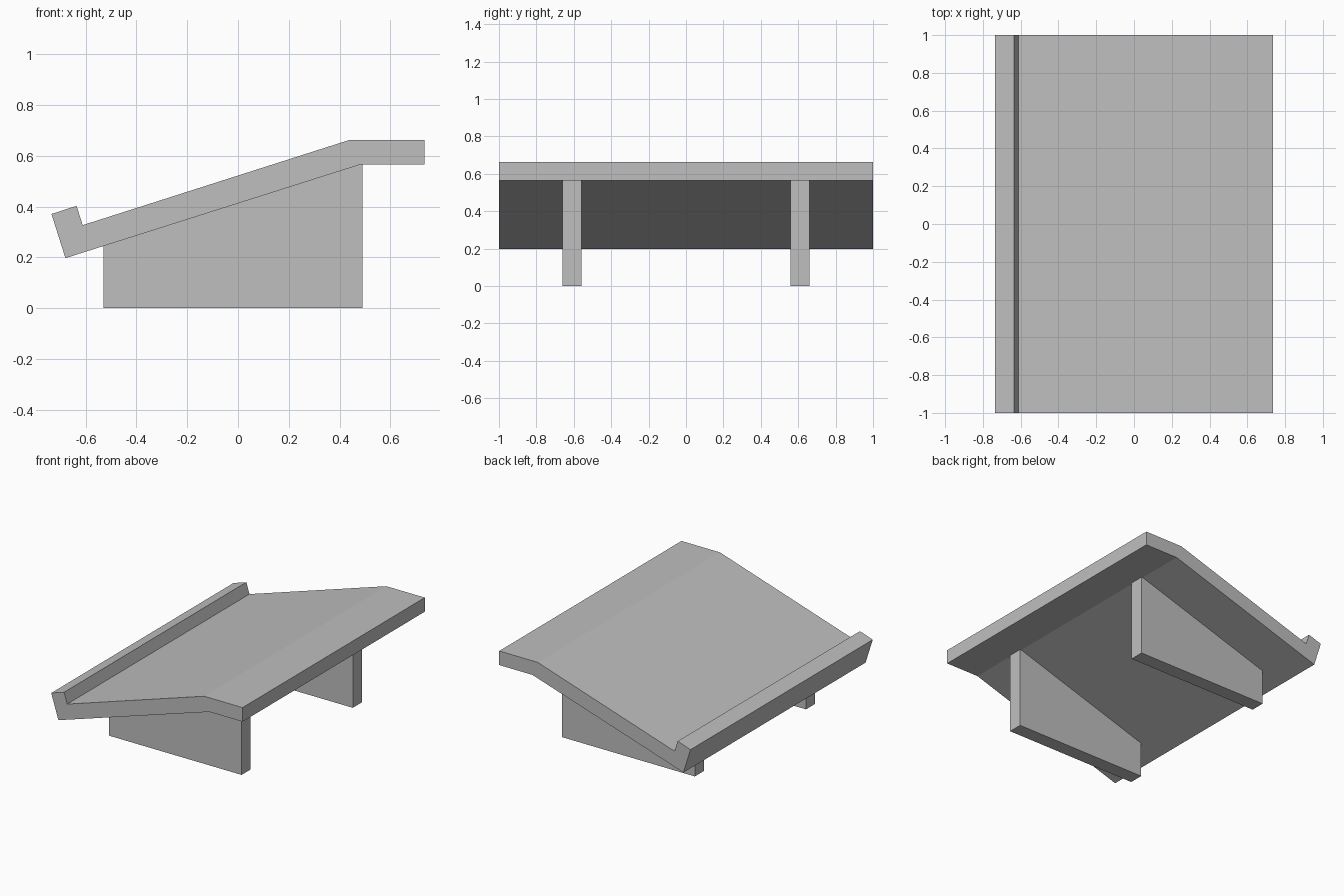
import bpy
import bmesh

old = bpy.data.objects.get("Cube")
if old:
    bpy.data.objects.remove(old, do_unlink=True)

# Single grey finish
grey = bpy.data.materials.new("light_grey")
grey.use_nodes = True
colour = (0.52, 0.52, 0.52, 1)
grey.diffuse_color = colour
grey.node_tree.nodes["Principled BSDF"].inputs["Base Color"].default_value = colour


def extrude_profile(name, profile, y_min, y_max):
    """Extrude an (x, z) outline along y into a solid part."""
    bm = bmesh.new()
    face = bm.faces.new([bm.verts.new((x, y_min, z)) for x, z in profile])
    result = bmesh.ops.extrude_face_region(bm, geom=[face])
    moved = [g for g in result["geom"] if isinstance(g, bmesh.types.BMVert)]
    bmesh.ops.translate(bm, verts=moved, vec=(0, y_max - y_min, 0))
    bmesh.ops.recalc_face_normals(bm, faces=bm.faces)
    mesh = bpy.data.meshes.new(name)
    bm.to_mesh(mesh)
    bm.free()
    mesh.materials.append(grey)
    obj = bpy.data.objects.new(name, mesh)
    bpy.context.collection.objects.link(obj)
    return obj


# Sloping board with a raised lip and a level top ledge
board = [(-0.735, 0.371), (-0.636, 0.403), (-0.612, 0.327), (0.44, 0.663),
         (0.735, 0.663), (0.735, 0.565), (0.48, 0.565), (-0.68, 0.197)]
extrude_profile("sloping_board", board, -1, 1)

# Two wedge supports following the underside
support = [(-0.53, 0), (0.49, 0), (0.49, 0.565), (0.48, 0.565), (-0.53, 0.245)]
for name, centre in (("front_support", -0.61), ("back_support", 0.61)):
    extrude_profile(name, support, centre - 0.05, centre + 0.05)
